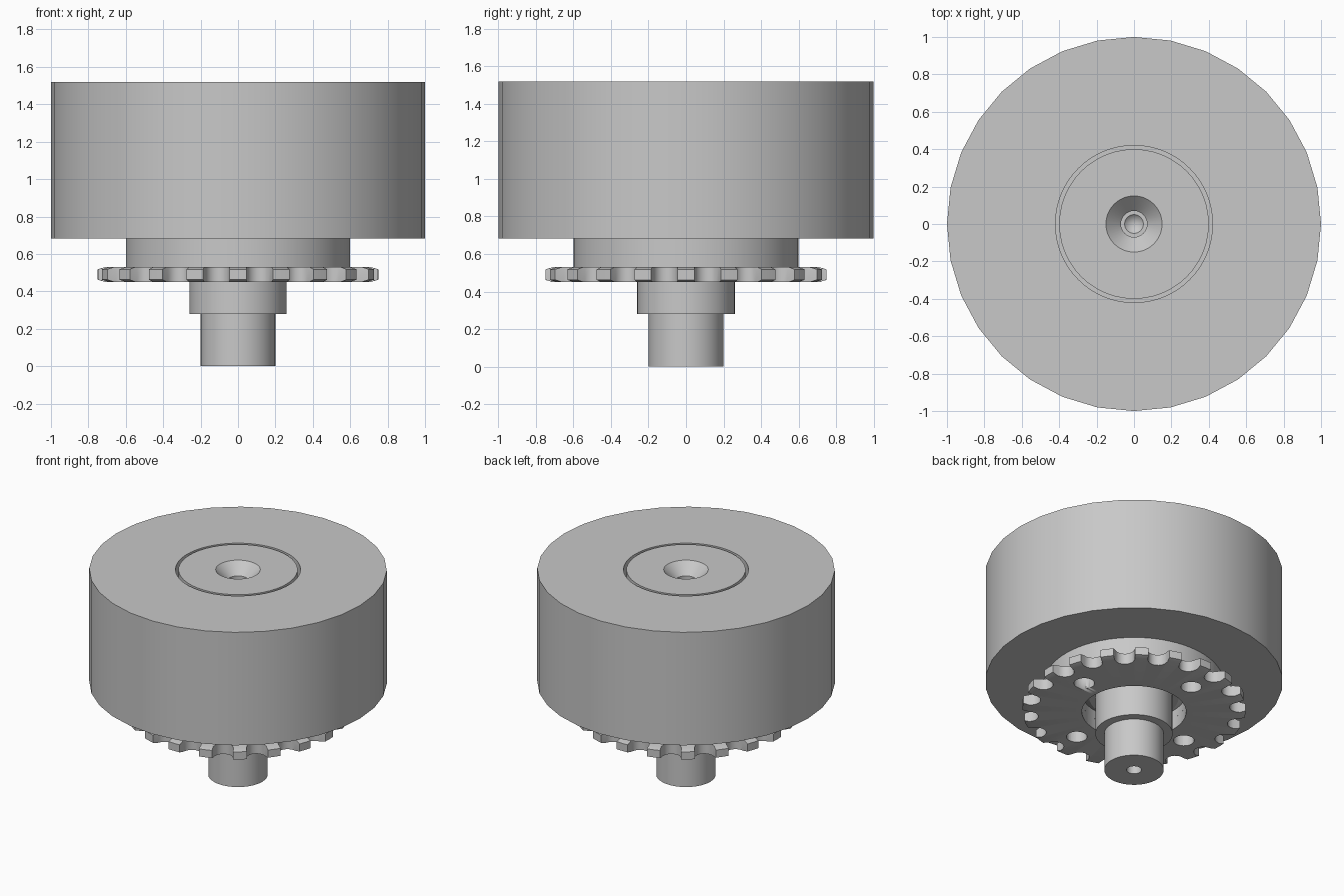
import bpy, bmesh, math
from mathutils import Matrix

cube = bpy.data.objects.get("Cube")
if cube:
    bpy.data.objects.remove(cube)

grey = bpy.data.materials.new("plain_grey")
grey.use_nodes = True
grey.diffuse_color = (0.58, 0.58, 0.58, 1)
grey.node_tree.nodes["Principled BSDF"].inputs["Base Color"].default_value = grey.diffuse_color


def finish(name, bm):
    """Turn a bmesh into a named, shaded object."""
    bmesh.ops.remove_doubles(bm, verts=bm.verts, dist=0.00001)
    bmesh.ops.recalc_face_normals(bm, faces=bm.faces)
    mesh = bpy.data.meshes.new(name)
    bm.to_mesh(mesh)
    bm.free()
    mesh.materials.append(grey)
    obj = bpy.data.objects.new(name, mesh)
    bpy.context.collection.objects.link(obj)
    bpy.ops.object.select_all(action="DESELECT")
    obj.select_set(True)
    bpy.context.view_layer.objects.active = obj
    bpy.ops.object.shade_smooth_by_angle(angle=math.radians(30))
    return obj


def lathe(name, profile, sides, closed=True):
    """Spin a radius/height profile around the z axis."""
    bm = bmesh.new()
    verts = [bm.verts.new((r, 0, z)) for r, z in profile]
    pairs = list(zip(verts, verts[1:]))
    if closed:
        pairs.append((verts[-1], verts[0]))
    edges = [bm.edges.new(p) for p in pairs]
    bmesh.ops.spin(bm, geom=verts + edges, cent=(0, 0, 0), axis=(0, 0, 1),
                   angle=math.tau, steps=sides, use_merge=False)
    return finish(name, bm)


TOP, DRUM_LOW = 1.52, 0.682
GEAR_LOW, GEAR_TOP = 0.45, 0.53

# Outer drum, with the hub passing through it
lathe("drum", [(0.6, DRUM_LOW), (1, DRUM_LOW), (1, TOP), (0.6, TOP)], 32)
lathe("hub", [(0.35, GEAR_TOP), (0.6, GEAR_TOP), (0.6, TOP), (0.42, TOP),
              (0.42, 1.4), (0.35, 1.4)], 64)

# Stepped shaft: bored lower end, collar, end disc with a countersunk centre
lathe("shaft", [(0, 0.2), (0.05, 0.2), (0.05, 0), (0.2, 0), (0.2, 0.28),
                (0.26, 0.28), (0.26, 1.42), (0.4, 1.42), (0.4, TOP),
                (0.15, TOP), (0.07, 1.44), (0.07, 1.2), (0.05, 1.2),
                (0, 1.15)], 48, closed=False)
lathe("bearing_floor", [(0.25, 0.56), (0.3, 0.56), (0.36, 0.6), (0.36, 0.66),
                        (0.25, 0.66)], 48)

# Sprocket outline: flat tips and round roller seats
TEETH, SEAT_R, SEAT_AT, TIP = 20, 0.065, 0.71, 0.75
pitch = math.tau / TEETH
half_tip = math.radians(3.5)
outline = []
for i in range(TEETH):
    for k in (-1, 0, 1):
        outline.append((TIP, i * pitch + k * half_tip))
    for k in range(9):
        a = math.radians(-80 + 20 * k)
        x, y = SEAT_AT - SEAT_R * math.cos(a), SEAT_R * math.sin(a)
        outline.append((math.hypot(x, y), (i + 0.5) * pitch + math.atan2(y, x)))

# Sprocket plate, with its tooth tips chamfered top and bottom
bm = bmesh.new()
bore, chamfer, bevel_r = 0.35, 0.012, 0.71
levels = [(GEAR_LOW, bore), (GEAR_LOW, bevel_r), (GEAR_LOW + chamfer, TIP),
          (GEAR_TOP - chamfer, TIP), (GEAR_TOP, bevel_r), (GEAR_TOP, bore)]
rings = [[bm.verts.new((min(r, limit) * math.cos(a), min(r, limit) * math.sin(a), z))
          for r, a in outline] for z, limit in levels]
n = len(outline)
for low, high in zip(rings, rings[1:] + rings[:1]):
    for j in range(n):
        m = (j + 1) % n
        bm.faces.new((low[j], low[m], high[m], high[j]))
sprocket = finish("sprocket", bm)

# Four bolt holes, each centred behind a tooth gap
bm = bmesh.new()
for k in range(4):
    place = (Matrix.Rotation(math.radians(9 + 90 * k), 4, "Z")
             @ Matrix.Translation((0.51, 0, GEAR_LOW)))
    bmesh.ops.create_cone(bm, cap_ends=True, segments=24, radius1=0.07,
                          radius2=0.07, depth=0.4, matrix=place)
cutter = finish("bolt_hole_cutter", bm)
cutter.hide_render = True
cutter.hide_viewport = True

cut = sprocket.modifiers.new("bolt_holes", "BOOLEAN")
cut.operation = "DIFFERENCE"
cut.solver = "EXACT"
cut.object = cutter
